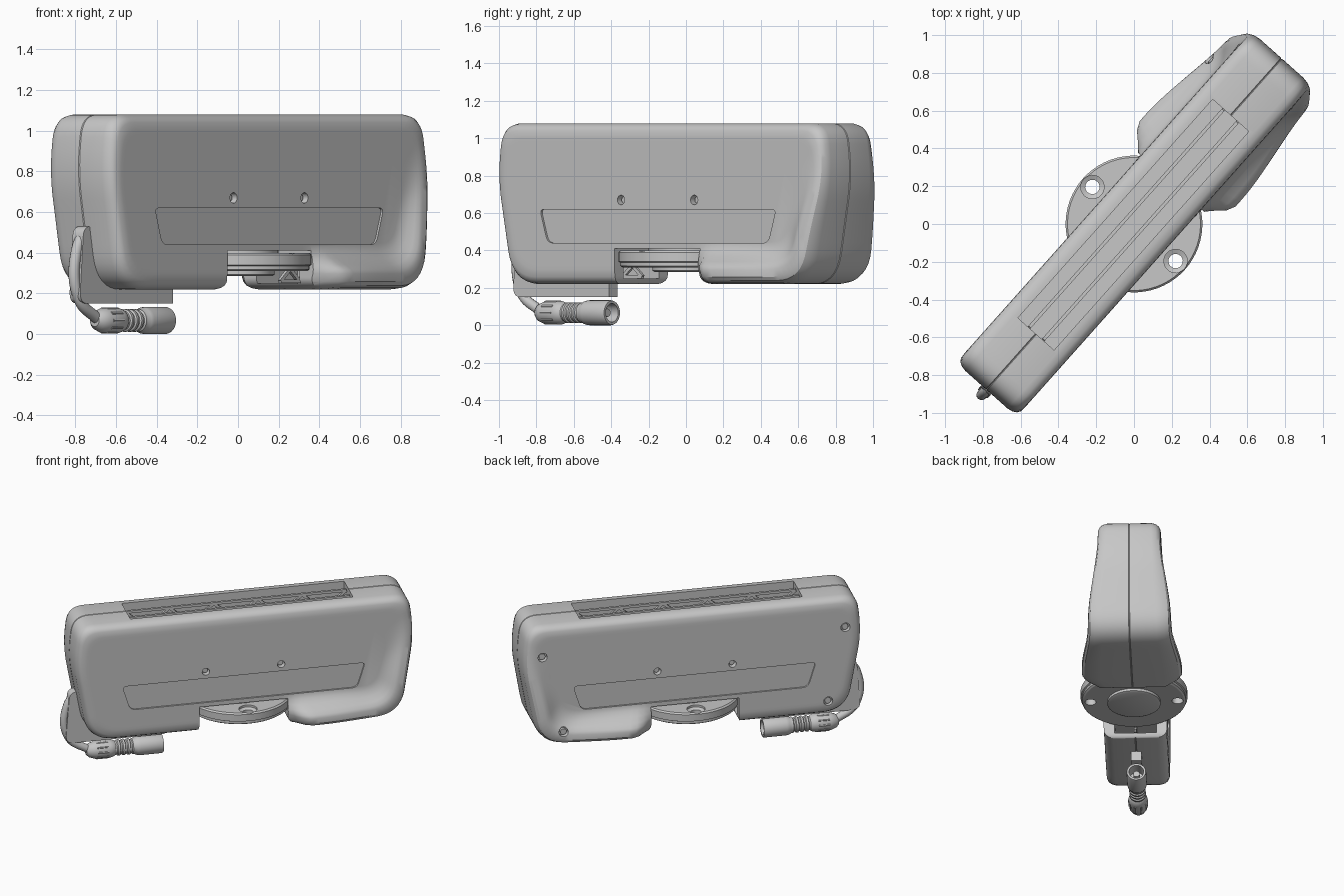
import bpy, bmesh, math
from mathutils import Vector

if "Cube" in bpy.data.objects:
    bpy.data.objects.remove(bpy.data.objects["Cube"], do_unlink=True)

grey = bpy.data.materials.new("light grey")
grey.use_nodes = True
grey.diffuse_color = (0.57, 0.57, 0.57, 1)
grey.node_tree.nodes["Principled BSDF"].inputs["Base Color"].default_value = (0.57, 0.57, 0.57, 1)
parts = []


def finish(bm, name, keep=True):
    bmesh.ops.recalc_face_normals(bm, faces=bm.faces)
    mesh = bpy.data.meshes.new(name)
    bm.to_mesh(mesh)
    bm.free()
    mesh.materials.append(grey)
    ob = bpy.data.objects.new(name, mesh)
    bpy.context.collection.objects.link(ob)
    if keep:
        parts.append(ob)
    else:
        ob.hide_render = True
    return ob


def rounded(corners, step=0.05, n=8):
    """Round (x, z, trim) corners, then split the long straight edges."""
    pts, count = [], len(corners)
    for i, (x, z, r) in enumerate(corners):
        p = Vector((x, z))
        a = (Vector(corners[i - 1][:2]) - p).normalized() * r + p
        b = (Vector(corners[(i + 1) % count][:2]) - p).normalized() * r + p
        if r == 0:
            pts.append(p)
            continue
        for k in range(n + 1):
            t = k / n
            pts.append(a * (1 - t) ** 2 + p * 2 * t * (1 - t) + b * t * t)
    out = []
    for p, q in zip(pts, pts[1:] + pts[:1]):
        m = max(1, int((q - p).length / step))
        out += [p.lerp(q, k / m) for k in range(m)]
    return out


def prism(name, polys, v0, v1, keep=True):
    """Extrude (length, height) polygons across the width."""
    bm = bmesh.new()
    for poly in polys:
        near = [bm.verts.new((p[0], v0, p[1])) for p in poly]
        far = [bm.verts.new((p[0], v1, p[1])) for p in poly]
        bm.faces.new(near)
        bm.faces.new(far[::-1])
        for k in range(len(poly)):
            bm.faces.new((near[k - 1], far[k - 1], far[k], near[k]))
    return finish(bm, name, keep)


def box(u0, u1, z0, z1):
    return [(u0, z0), (u1, z0), (u1, z1), (u0, z1)]


def lathe(name, profile, axis, centre=(0, 0, 0), n=48, keep=True):
    """Revolve (radius, position) points into a closed solid."""
    bm = bmesh.new()
    rings = []
    for r, h in profile:
        ring = []
        for k in range(n):
            a = 2 * math.pi * k / n
            c, s = r * math.cos(a), r * math.sin(a)
            co = {"x": (h, c, s), "y": (c, h, s), "z": (c, s, h)}[axis]
            ring.append(bm.verts.new(Vector(co) + Vector(centre)))
        rings.append(ring)
    for a, b in zip(rings, rings[1:]):
        for k in range(n):
            bm.faces.new((a[k], a[(k + 1) % n], b[(k + 1) % n], b[k]))
    bm.faces.new(rings[0])
    bm.faces.new(rings[-1])
    return finish(bm, name, keep)


def cut(ob, cutter):
    mod = ob.modifiers.new("cut", "BOOLEAN")
    mod.operation, mod.object, mod.solver = "DIFFERENCE", cutter, "EXACT"
    graph = bpy.context.evaluated_depsgraph_get()
    mesh = bpy.data.meshes.new_from_object(ob.evaluated_get(graph))
    ob.modifiers.clear()
    # a cut may never swallow most of the part
    if len(mesh.polygons) > len(ob.data.polygons) / 2:
        ob.data = mesh
    bpy.data.objects.remove(cutter, do_unlink=True)


def ramp(x, a, b):
    t = min(1, max(0, (x - a) / (b - a)))
    return t * t * (3 - 2 * t)


# Housing: concentric outline loops, with a flared lip round the low far end
half = [(1.08, 0.22, 0.17), (1.185, 0.8, 0.14), (1.15, 1.08, 0.11)]
outline = rounded(half + [(-x, z, r) for x, z, r in reversed(half)])


def flare(p):
    along = ramp(p.x, 0.28, 0.45) * (0.125 - 0.06 * ramp(p.x, 0.5, 1.15))
    return along * (1 - ramp(p.y, 0.3, 1.0)) if p.x > 0 else 0


def inner(p):
    return Vector((p.x * 0.83, 0.65 + (p.y - 0.65) * 0.5))


# inset, half width, share of flare
loops = [(0, 0.004, 0), (0, 0.15, 0.5), (0.03, 0.18, 0.8), (0.09, 0.201, 0.96), (0.18, 0.212, 1),
         (0.36, 0.215, 1), (0.46, 0.215, 0.92), (0.56, 0.215, 0.68), (0.7, 0.215, 0.35),
         (0.85, 0.215, 0.1), (1, 0.215, 0)]
bm = bmesh.new()
seam = [bm.verts.new((p.x * 0.996, 0, 0.65 + (p.y - 0.65) * 0.992)) for p in outline]
for side in (-1, 1):
    prev = seam
    for t, v, g in loops:
        ring = []
        for p in outline:
            q = p.lerp(inner(p), t)
            ring.append(bm.verts.new((q.x, side * (v + g * flare(p)), q.y)))
        for k in range(len(ring)):
            j = (k + 1) % len(ring)
            bm.faces.new((prev[k], prev[j], ring[j], ring[k]))
        prev = ring
    bm.faces.new(prev)
housing = finish(bm, "housing")

# Mounting notch, hollow behind it, and the long top slot
notch = rounded([(-0.32, 0.41, 0), (-0.32, 0.213, 0.05), (-0.42, 0.213, 0), (-0.42, 0.1, 0),
                 (0.37, 0.1, 0), (0.36, 0.213, 0), (0.295, 0.25, 0.03), (0.295, 0.41, 0)], step=9)
cut(housing, prism("notch_cutter", [notch], -0.5, 0.5, False))
cut(housing, prism("hollow_cutter", [box(-0.6, 0.6, 0.25, 0.39)], -0.142, 0.142, False))
cut(housing, prism("slot_cutter", [box(-0.78, 0.77, 0.78, 1.2)], -0.128, 0.128, False))

# Recessed side panels and screw recesses
panel = rounded([(-0.8, 0.44, 0.04), (0.78, 0.44, 0.04), (0.835, 0.62, 0.03), (-0.855, 0.62, 0.03)], step=9)
for side in (-1, 1):
    cut(housing, prism("panel_cutter", [panel], side * 0.203, side * 0.4, False))
    for u in (-0.274, 0.25):
        cut(housing, lathe("screw_cutter", [(0.026, side * 0.17), (0.026, side * 0.4)], "y", (u, 0, 0.67), 20, False))
        lathe("panel_screw", [(0.018, side * 0.165), (0.018, side * 0.19)], "y", (u, 0, 0.67), 16)
for u, z, v in ((1.05, 0.86, 0.215), (-1.06, 0.86, 0.215), (0.92, 0.32, 0.29), (-0.94, 0.32, 0.215)):
    cut(housing, lathe("corner_cutter", [(0.032, v - 0.035), (0.032, 0.5)], "y", (u, 0, z), 20, False))
    lathe("corner_screw", [(0.022, v - 0.05), (0.022, v - 0.012)], "y", (u, 0, z), 16)


# Lattice of crossed braces
def beam(p, q, w=0.009):
    p, q = Vector(p), Vector(q)
    d = (q - p).normalized()
    n = Vector((-d.y, d.x)) * w
    return [p + n, q + n, q - n, p - n]


def lattice(name, u0, u1, z0, z1, bays, v):
    polys = [beam((u0, z), (u1, z)) for z in (z0, z1)]
    w = (u1 - u0) / bays
    for k in range(bays):
        a, b = u0 + k * w, u0 + (k + 1) * w
        polys += [beam((a, z0), (b, z1)), beam((a, z1), (b, z0))]
    prism(name, polys, v - 0.009, v + 0.009)


for v in (-0.05, 0.05):
    lattice("slot_lattice", -0.775, 0.765, 0.79, 1.05, 5, v)
for u in (-0.59, 0.31):
    lattice("notch_lattice", u, u + 0.28, 0.26, 0.38, 2, 0)

# Mounting flange with two counterbored holes, hub and lower boss
flange = lathe("mounting_flange", [(0.34, 0.31), (0.352, 0.318), (0.352, 0.335), (0.362, 0.34),
                                   (0.362, 0.39), (0.352, 0.4)], "z", n=64)
for v in (-0.295, 0.295):
    hole = [(0.038, 0.2), (0.038, 0.375), (0.062, 0.385), (0.062, 0.5)]
    cut(flange, lathe("hole_cutter", hole, "z", (0, v, 0), 24, False))
lathe("flange_hub", [(0.2, 0.39), (0.2, 0.45)], "z")
lathe("flange_boss", [(0.165, 0.285), (0.18, 0.292), (0.18, 0.315)], "z")

# Cable bracket under the near end
bracket = rounded([(-1.21, 0.15, 0.06), (-0.52, 0.15, 0), (-0.52, 0.3, 0), (-1.0, 0.53, 0),
                   (-1.18, 0.53, 0.05)], step=9)
prism("cable_bracket", [bracket], -0.035, 0.035)

# Cable
curve = bpy.data.curves.new("cable", "CURVE")
curve.dimensions = "3D"
curve.bevel_depth = 0.028
curve.bevel_resolution = 4
curve.use_fill_caps = True
line = curve.splines.new("BEZIER")
path = [(-1.03, 0.068), (-1.18, 0.18), (-1.19, 0.42), (-1.11, 0.52)]
line.bezier_points.add(len(path) - 1)
for point, (u, z) in zip(line.bezier_points, path):
    point.co = (u, 0, z)
    point.handle_left_type = point.handle_right_type = "AUTO"
curve.materials.append(grey)
cable = bpy.data.objects.new("cable", curve)
bpy.context.collection.objects.link(cable)
parts.append(cable)

# Plug: ribbed grip, waist with rings, open socket
profile = [(0.03, -1.06), (0.048, -1.04), (0.062, -1.0), (0.064, -0.9), (0.056, -0.87)]
for k in range(4):
    u = -0.86 + k * 0.035
    profile += [(0.048, u), (0.048, u + 0.01), (0.056, u + 0.016), (0.056, u + 0.03)]
profile += [(0.064, -0.71), (0.067, -0.69), (0.067, -0.54), (0.064, -0.53),
            (0.05, -0.53), (0.05, -0.63)]
lathe("cable_plug", profile, "x", (0, 0, 0.067), 32)
lathe("plug_pin", [(0.022, -0.64), (0.022, -0.56)], "x", (0, 0, 0.067), 16)
for k in range(10):
    a = 2 * math.pi * k / 10
    lathe("grip_rib", [(0.009, -0.99), (0.009, -0.91)], "x",
          (0, 0.058 * math.cos(a), 0.067 + 0.058 * math.sin(a)), 8)

# Smooth shading, then turn the whole assembly to its diagonal heading
bpy.ops.object.select_all(action="DESELECT")
for ob in parts:
    if ob.type == "MESH":
        ob.select_set(True)
        bpy.context.view_layer.objects.active = ob
bpy.ops.object.shade_smooth_by_angle(angle=math.radians(30))
for ob in parts:
    ob.rotation_euler.z = math.radians(48.3)
